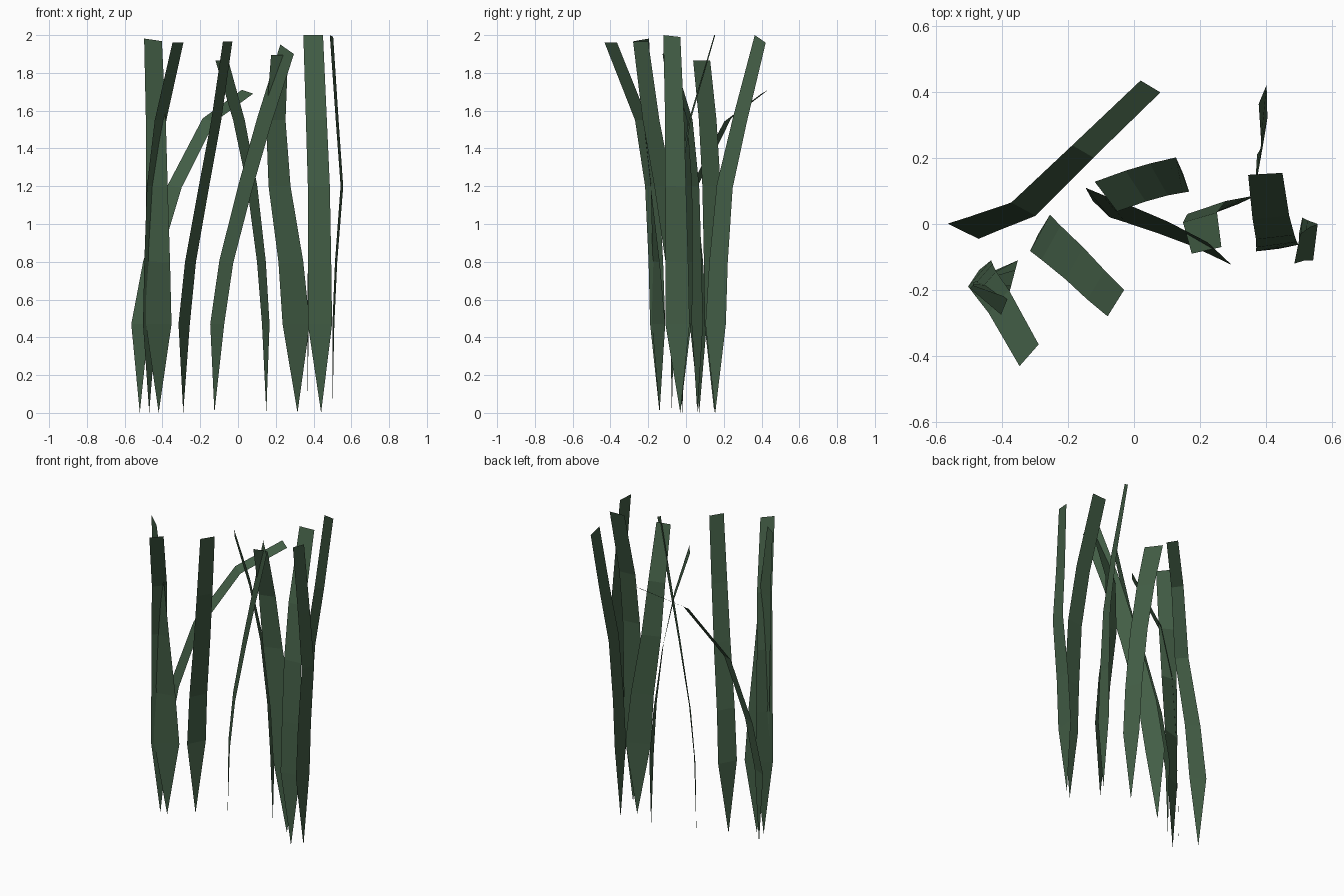
import bpy
from mathutils import Vector

green = bpy.data.materials.new("grass_green")
green.diffuse_color = (0.055, 0.11, 0.06, 1)
count = 0


def blade(base, half_low, half_tip, low, mid, high, tip, tilt=0.0):
    """One flat strip: pointed root, widest at the low row, bending to a square tip.
    half_* is the vector from the centre line to the right-hand edge."""
    global count
    count += 1
    low, mid, high = Vector((*low, 0.47)), Vector((*mid, 1.2)), Vector((*high, 1.55))
    knee = low.lerp(mid, 0.32)
    knee.z = 0.8
    tip = Vector(tip)
    h0 = Vector((*half_low, 0))
    h1 = Vector((*half_tip, tilt))
    verts = [Vector((*base, 0))]
    for p in (low, knee, mid, high, tip):
        h = h0.lerp(h1, (p.z - low.z) / (tip.z - low.z))
        verts += [p - h, p + h]
    faces = [(0, 2, 1)]
    for i in range(1, 9, 2):
        faces.append((i, i + 1, i + 3, i + 2))
    me = bpy.data.meshes.new("grass_blade")
    me.from_pydata(verts, [], faces)
    me.materials.append(green)
    ob = bpy.data.objects.new(f"grass_blade_{count}", me)
    bpy.context.collection.objects.link(ob)


# strongly bent blade at the left
blade((-0.52, -0.02), (0.047, -0.023), (0.03, -0.018), (-0.518, -0.022),
      (-0.335, 0.045), (-0.155, 0.22), (0.05, 0.417, 1.70), -0.01)
# left pair
blade((-0.47, -0.14), (0.035, 0.04), (0.029, 0.033), (-0.468, -0.15),
      (-0.45, -0.18), (-0.41, -0.235), (-0.318, -0.398, 1.96))
blade((-0.42, -0.14), (0.068, 0.035), (0.047, -0.04), (-0.42, -0.145),
      (-0.43, -0.185), (-0.435, -0.205), (-0.45, -0.235, 1.975), -0.007)
# centre-left blade leaning forward
blade((-0.29, -0.03), (0.03, 0.055), (0.025, 0.04), (-0.285, -0.027),
      (-0.18, -0.12), (-0.115, -0.185), (-0.055, -0.24, 1.965))
# crossing centre pair
blade((-0.125, 0.07), (0.037, -0.045), (0.036, -0.034), (-0.11, 0.065),
      (0.04, 0.01), (0.14, -0.03), (0.26, -0.09, 1.925), -0.025)
blade((0.15, 0.15), (0.02, -0.052), (0.034, -0.045), (0.147, 0.15),
      (0.075, 0.135), (0.005, 0.115), (-0.085, 0.083, 1.865))
# right cluster
blade((0.315, 0.06), (0.072, 0.03), (0.045, 0.01), (0.308, 0.06),
      (0.22, 0.05), (0.2, 0.02), (0.22, -0.08, 1.895))
blade((0.37, 0.155), (0.003, 0.054), (0.012, 0.029), (0.37, 0.157),
      (0.385, 0.205), (0.395, 0.285), (0.39, 0.393, 1.98), -0.02)
blade((0.44, -0.075), (0.064, 0.01), (0.052, 0.003), (0.434, -0.073),
      (0.428, -0.04), (0.415, 0.02), (0.398, 0.152, 2.0))
blade((0.50, -0.03), (0.005, 0.064), (0.009, 0.045), (0.505, -0.045),
      (0.55, -0.055), (0.525, -0.06), (0.495, -0.075, 1.995), -0.005)
